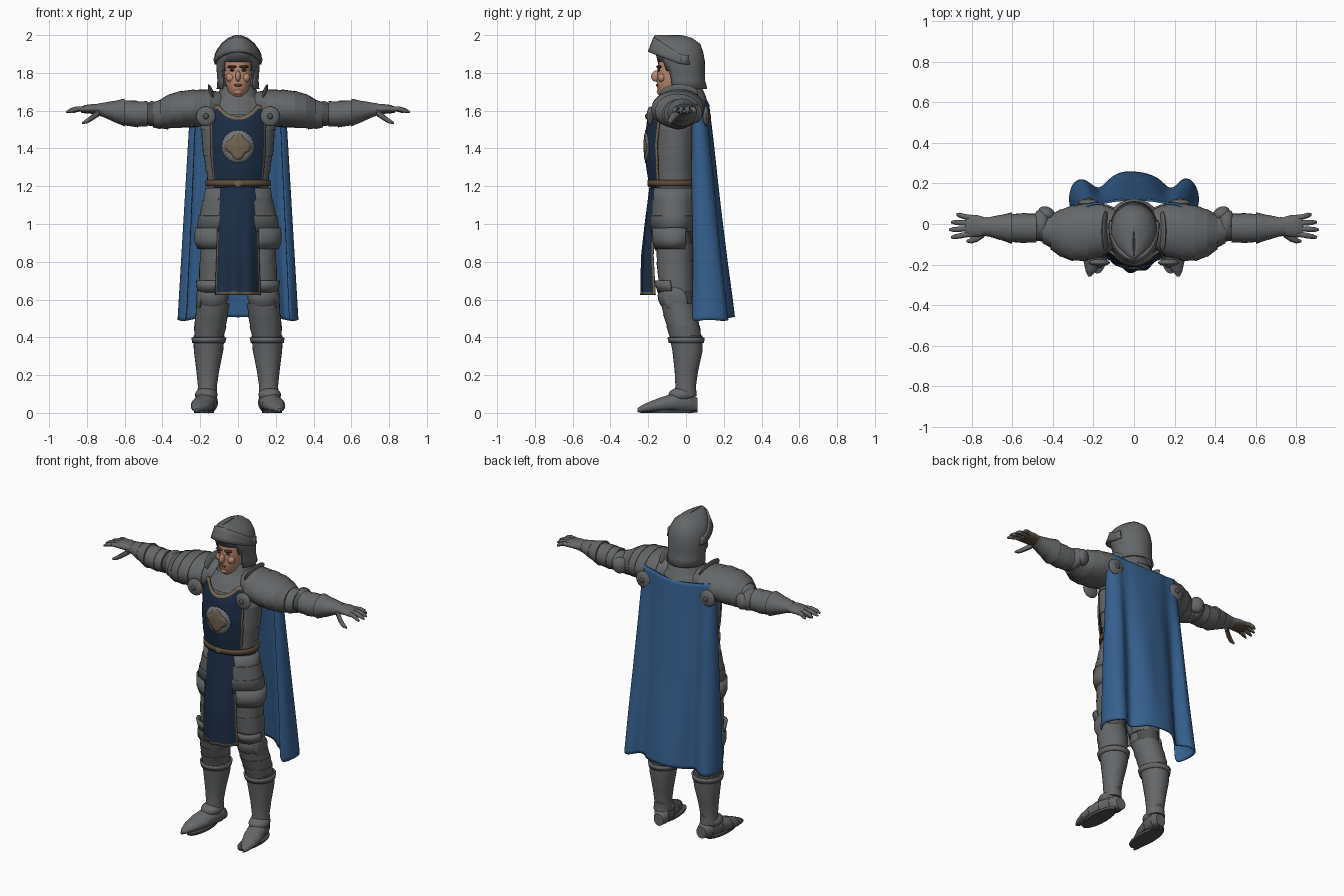
import bpy, bmesh, math
from mathutils import Matrix, Vector, Euler

cube = bpy.data.objects.get("Cube")
if cube:
    bpy.data.objects.remove(cube)


def material(name, r, g, b):
    mat = bpy.data.materials.new(name)
    mat.use_nodes = True
    mat.diffuse_color = (r, g, b, 1)
    bsdf = next(n for n in mat.node_tree.nodes if n.type == "BSDF_PRINCIPLED")
    bsdf.inputs["Base Color"].default_value = (r, g, b, 1)
    bsdf.inputs["Roughness"].default_value = 0.7
    return mat


steel = material("steel grey", .13, .135, .14)
mail = material("dark mail", .075, .078, .08)
cape_blue = material("cape blue", .036, .115, .27)
navy = material("tabard navy", .012, .028, .062)
trim = material("tan trim", .17, .13, .085)
skin = material("skin", .5, .25, .16)
silver = material("emblem silver", .17, .185, .2)
leather = material("brown leather", .11, .07, .04)
dark = material("dark brown", .05, .03, .025)


def finish(name, bm, mats, mirror=False, thick=0, smooth=0, paint=None):
    """Turn a bmesh into a shaded object; paint picks a material slot per face."""
    bmesh.ops.recalc_face_normals(bm, faces=bm.faces)
    if paint:
        for face in bm.faces:
            face.material_index = paint(face.calc_center_median(), face.normal)
    mesh = bpy.data.meshes.new(name)
    bm.to_mesh(mesh)
    bm.free()
    obj = bpy.data.objects.new(name, mesh)
    bpy.context.scene.collection.objects.link(obj)
    for mat in mats if isinstance(mats, list) else [mats]:
        mesh.materials.append(mat)
    if smooth:
        obj.modifiers.new("smooth", "SUBSURF").levels = smooth
        obj.modifiers["smooth"].render_levels = smooth
    if thick:
        shell = obj.modifiers.new("thickness", "SOLIDIFY")
        shell.thickness, shell.offset = thick, 0
    if mirror:
        obj.modifiers.new("mirror", "MIRROR").use_clip = False
    bpy.ops.object.select_all(action="DESELECT")
    obj.select_set(True)
    bpy.context.view_layer.objects.active = obj
    bpy.ops.object.shade_smooth_by_angle(angle=math.radians(42))
    return obj


PLACE = {"x": lambda t, a, b: (t, a, b), "y": lambda t, a, b: (a, t, b), "z": lambda t, a, b: (a, b, t)}


def loft(name, rings, mats, axis="z", sides=24, arc=None, step=1, thick=0, mirror=True, paint=None, cut=None):
    """Skin elliptical rings (position, centre, centre, radius, radius); step makes overlapping lames."""
    if step != 1:
        stepped = []
        for (t, a, b, ra, rb), after in zip(rings, rings[1:]):
            stepped += [(t, a, b, ra * step, rb * step), after]
        rings = stepped
    bm = bmesh.new()
    start, end = [math.radians(d) for d in arc or (0, 360)]
    count = sides + 1 if arc else sides
    rows = []
    for t, a, b, ra, rb in rings:
        angles = [start + (end - start) * i / sides for i in range(count)]
        rows.append([bm.verts.new(PLACE[axis](t, a + ra * math.cos(q), b + rb * math.sin(q))) for q in angles])
    for low, high in zip(rows, rows[1:]):
        for i in range(sides):
            j = (i + 1) % count
            bm.faces.new((low[i], low[j], high[j], high[i]))
    if not arc and not thick:
        bm.faces.new(rows[0])
        bm.faces.new(rows[-1])
    if cut:
        bmesh.ops.delete(bm, geom=[f for f in bm.faces if cut(f.calc_center_median())], context="FACES")
    return finish(name, bm, mats, mirror, thick, paint=paint)


def ball(name, place, radii, mat, mirror=True, turn=(0, 0, 0)):
    bm = bmesh.new()
    matrix = Matrix.LocRotScale(Vector(place), Euler([math.radians(d) for d in turn]), Vector(radii))
    bmesh.ops.create_uvsphere(bm, u_segments=20, v_segments=12, radius=1, matrix=matrix)
    return finish(name, bm, mat, mirror)


def sheet(name, point, across, down, mats, thick, smooth=0, paint=None):
    """Grid surface from point(u, v), u in -1..1 and v in 0..1; paint works on u, v."""
    bm = bmesh.new()
    rows = [[bm.verts.new(point(2 * i / across - 1, j / down)) for i in range(across + 1)] for j in range(down + 1)]
    for j in range(down):
        for i in range(across):
            face = bm.faces.new((rows[j][i], rows[j][i + 1], rows[j + 1][i + 1], rows[j + 1][i]))
            face.material_index = paint(i, j) if paint else 0
    return finish(name, bm, mats, False, thick, smooth)


def along(points, t):
    """Piecewise linear lookup in (position, value) pairs."""
    for (p, a), (q, b) in zip(points, points[1:]):
        if t <= q:
            return a + (b - a) * max(0, (t - p) / (q - p))
    return points[-1][1]


# Torso, skirt and collar
loft("mail_skirt", [(.86, 0, -.06, .185, .105), (1, 0, -.06, .19, .11), (1.2, 0, -.06, .15, .105)], mail, mirror=False, sides=32)
loft("breastplate", [(1.18, 0, -.06, .155, .11), (1.27, 0, -.06, .165, .113), (1.36, 0, -.06, .18, .118),
     (1.5, 0, -.055, .195, .122), (1.6, 0, -.04, .185, .112), (1.67, 0, -.02, .12, .105)],
     steel, mirror=False, sides=36, step=1.03)
loft("gorget", [(1.58, 0, -.03, .15, .145), (1.63, 0, -.015, .135, .135), (1.67, 0, -.01, .11, .115),
     (1.73, 0, -.01, .09, .09)], steel, mirror=False, step=1.03)

# Tassets hang in overlapping lames around the hips
loft("tasset_lames", [(1.19, 0, -.065, .165, .115), (1.12, 0, -.065, .18, .12), (1.04, 0, -.065, .2, .125),
     (.96, 0, -.065, .218, .128)], steel, arc=(-72, 62), step=1.02, thick=.01)
loft("tasset_tip", [(.98, .01, -.065, .212, .126), (.91, .01, -.065, .215, .12), (.87, .01, -.065, .2, .11)],
     steel, arc=(-62, 30), thick=.012)

# Head inside the open helmet
loft("face", [(1.675, 0, -.09, .03, .04), (1.7, 0, -.085, .052, .065), (1.75, 0, -.07, .068, .085),
     (1.8, 0, -.06, .075, .093), (1.88, 0, -.05, .075, .095)], skin, mirror=False)
ball("nose", (0, -.158, 1.783), (.014, .026, .03), skin, False, (-18, 0, 0))
ball("chin", (0, -.135, 1.7), (.025, .02, .018), skin, False)
ball("brow", (.03, -.142, 1.832), (.026, .016, .008), dark)
ball("eye", (.03, -.144, 1.814), (.014, .008, .006), dark)
ball("cheek", (.04, -.128, 1.775), (.024, .02, .024), skin)
ball("lips", (0, -.15, 1.735), (.022, .009, .007), leather, False)
loft("helmet", [(1.715, 0, .0, .108, .108), (1.76, 0, -.008, .104, .104), (1.81, 0, -.015, .108, .11), (1.86, 0, -.025, .111, .12),
     (1.91, 0, -.036, .107, .122), (1.95, 0, -.046, .088, .118), (1.98, 0, -.068, .052, .1), (1.993, 0, -.09, .022, .075),
     (1.997, 0, -.1, .004, .06)], steel, mirror=False, sides=36, thick=.01,
     cut=lambda c: abs(c.x) < .076 and c.y < 0 and c.z < 1.855)


def visor_point(u, v):
    q = u * math.radians(105)
    front = max(0, math.cos(q))
    reach = .118 - .025 * v * front
    return (reach * math.sin(q), -.025 - (.172 - .03 * v) * math.cos(q), 1.845 + .065 * front + v * (.05 + .028 * front))


sheet("raised_visor", visor_point, 24, 3, steel, .012)
ball("visor_pivot", (.117, -.01, 1.87), (.012, .022, .022), steel)
loft("helmet_crest", [(-.17, 0, 1.965, .004, .028), (-.1, 0, 1.975, .007, .024), (0, 0, 1.965, .007, .022),
     (.07, 0, 1.93, .004, .02)], steel, axis="y", sides=10, mirror=False)

# Shoulders: pauldron lames, upright guards and round plates
loft("pauldron", [(.09, -.02, 1.62, .09, .075), (.15, -.03, 1.615, .125, .095), (.23, -.04, 1.612, .138, .098),
     (.3, -.045, 1.607, .135, .096), (.36, -.045, 1.597, .115, .09), (.41, -.04, 1.585, .085, .075)],
     steel, axis="x", sides=28, step=1.03)
ball("neck_guard", (.14, -.035, 1.692), (.012, .1, .05), steel, turn=(0, 18, 0))
for label, y in (("front", -.19), ("back", .105)):
    ball(label + "_shoulder_disc", (.17 if y < 0 else .225, y, 1.57), (.052, .018, .052), steel)
    ball(label + "_disc_boss", (.17 if y < 0 else .225, y + math.copysign(.015, y), 1.57), (.016, .012, .016), mail)

# Arms: sleeve, elbow cop, vambrace and gauntlet cuff
loft("arm_sleeve", [(.33, -.03, 1.585, .075, .07), (.46, -.02, 1.58, .065, .062), (.72, -.015, 1.6, .035, .03)], mail, axis="x")
loft("upper_arm_lames", [(.37, -.04, 1.583, .083, .078), (.41, -.035, 1.58, .077, .073), (.45, -.025, 1.578, .07, .067)],
     steel, axis="x", step=1.06)
ball("elbow_cop", (.455, .0, 1.585), (.045, .075, .066), steel)
ball("elbow_wing", (.43, .05, 1.585), (.045, .034, .05), steel, turn=(0, 0, 30))
loft("vambrace", [(.48, -.02, 1.583, .068, .064), (.53, -.02, 1.582, .071, .067), (.6, -.02, 1.588, .069, .066),
     (.66, -.018, 1.595, .058, .054)], steel, axis="x", step=1.05)
loft("gauntlet_cuff", [(.6, -.02, 1.59, .076, .072), (.66, -.017, 1.597, .06, .053), (.72, -.014, 1.605, .046, .036),
     (.745, -.012, 1.607, .045, .03)], steel, axis="x", step=1.03)


def palm_side(centre, normal):
    return 1 if normal.z < -.45 else 0


loft("hand", [(.73, -.012, 1.607, .043, .029), (.77, -.01, 1.609, .054, .026), (.81, -.01, 1.608, .056, .022),
     (.83, -.01, 1.605, .048, .016)], [steel, leather], axis="x", paint=palm_side)
for i, (finger, length) in enumerate((("index", .09), ("middle", .1), ("ring", .09), ("little", .065))):
    y, spread = -.05 + .027 * i, .008 * (i - 1.5)
    loft(finger + "_finger", [(.81, y, 1.608, .013, .014), (.81 + length * .4, y + spread * .5, 1.61, .013, .013),
         (.81 + length * .75, y + spread, 1.602, .012, .012), (.81 + length, y + spread * 1.3, 1.592, .006, .006)],
         [steel, leather], axis="x", sides=10, step=1.08, paint=palm_side)
loft("thumb", [(.735, -.045, 1.59, .018, .02), (.77, -.07, 1.565, .017, .018), (.8, -.082, 1.545, .014, .014),
     (.825, -.085, 1.535, .006, .006)], [steel, leather], axis="x", sides=10, paint=palm_side)

# Legs
loft("leg_mail", [(.1, .162, 0, .045, .05), (.35, .155, 0, .06, .07), (.55, .13, -.035, .065, .075),
     (.95, .1, -.06, .085, .09)], mail)
loft("cuisse", [(.9, .108, -.06, .092, .095), (.8, .112, -.06, .09, .094), (.7, .122, -.055, .085, .09),
     (.64, .127, -.05, .08, .088)], steel, step=1.03)
ball("poleyn", (.135, -.07, .62), (.086, .08, .085), steel)
ball("poleyn_wing", (.2, -.055, .6), (.02, .062, .07), steel, turn=(25, 0, 0))
loft("knee_upper_flare", [(.64, .13, -.065, .08, .08), (.7, .128, -.075, .089, .088)], steel, arc=(185, 355), thick=.012)
loft("knee_lames", [(.58, .133, -.045, .085, .085), (.52, .14, -.03, .084, .088), (.46, .147, -.015, .083, .086),
     (.41, .152, -.005, .078, .084)], steel, step=1.04)
loft("greave", [(.41, .154, .0, .082, .088), (.33, .156, .008, .078, .08), (.22, .16, .002, .06, .062),
     (.14, .162, -.002, .05, .054), (.09, .163, -.003, .054, .06)], steel)
loft("greave_rim", [(.4, .154, .0, .088, .094), (.37, .155, .002, .082, .088)], steel, thick=.01)
ball("ankle_plate", (.168, -.025, .095), (.06, .068, .04), steel)

# Pointed shoes turned slightly outward
loft("shoe", [(.062, .15, .04, .032, .036), (.02, .158, .055, .05, .055), (-.05, .172, .055, .057, .053),
     (-.12, .188, .044, .058, .042), (-.18, .201, .033, .047, .031), (-.23, .212, .022, .026, .02),
     (-.258, .218, .014, .007, .01)], [steel, mail], axis="y", step=1.04, paint=lambda c, n: 1 if n.z < -.6 else 0)
loft("shoe_sole", [(0, .18, -.1, .052, .14), (.014, .18, -.1, .055, .145)], mail, sides=20)

# Tabard: chest panel and hanging front panel, both edged in tan
CHEST = [(1.18, -.187), (1.3, -.207), (1.42, -.216), (1.54, -.204), (1.65, -.168)]


def chest_y(x, z):
    return along(CHEST, z) + .06 * (x / .14) ** 2


def chest_point(u, v):
    top = 1.57 + .06 * min(1, abs(u) * 1.25) ** 2
    z = 1.19 + (top - 1.19) * (1 - v)
    x = u * along([(1.19, .125), (1.35, .142), (1.55, .145), (1.64, .12)], z)
    return (x, chest_y(x, z), z)


def skirt_point(u, v):
    x = u * (.098 + .02 * v)
    fold = .007 * v * math.sin(u * 9)
    y = along([(0, -.187), (.35, -.212), (.65, -.23), (1, -.232)], v) + (.03 + .035 * v) * u * u + fold
    return (x, y, 1.21 - .585 * v)


sheet("tabard_chest", chest_point, 32, 20, [navy, trim], .008, paint=lambda i, j: int(i in (0, 31) or j == 0))
sheet("tabard_skirt", skirt_point, 30, 36, [navy, trim], .01, paint=lambda i, j: int(i in (0, 29) or j == 35))
loft("belt", [(1.2, 0, -.066, .167, .131), (1.232, 0, -.066, .167, .131)], leather, mirror=False, sides=40, thick=.012)
ball("belt_buckle", (0, -.198, 1.215), (.022, .007, .02), trim, False)


def emblem(name, radius, wave, points, lift, mat):
    """Thin plate lying on the chest with a scalloped or starred outline."""
    bm = bmesh.new()
    rows = []
    for k in (.05, .35, .7, 1):
        ring = []
        for i in range(96):
            q = math.tau * i / 96
            r = k * radius * (1 + wave * math.cos(points * q))
            x, z = r * math.sin(q), 1.41 + r * math.cos(q)
            ring.append(bm.verts.new((x, chest_y(x, z) - lift, z)))
        rows.append(ring)
    bm.faces.new(rows[0])
    for a, b in zip(rows, rows[1:]):
        for i in range(96):
            bm.faces.new((a[i - 1], a[i], b[i], b[i - 1]))
    finish(name, bm, mat, thick=.003)


emblem("emblem_disc", .086, .035, 24, .006, silver)
emblem("emblem_star", .063, .14, 4, .009, trim)

# Cape: a narrow shoulder line spreading into deep folds at the hem
HEM = [(0, .25), (.075, .248), (.13, .215), (.165, .165), (.205, .18), (.245, .228), (.295, .205), (.32, .14), (.31, .07), (.275, .035)]
TOP = [(0, .118), (.05, .118), (.1, .115), (.14, .105), (.175, .1), (.2, .1), (.23, .09), (.248, .07), (.245, .045), (.22, .035)]


def cape_point(u, v):
    i = round(abs(u) * 9)
    (xa, ya), (xb, yb) = TOP[i], HEM[i]
    side = math.copysign(1, u)
    sway = .006 * math.sin(i * 2.3 + v * 7 + side) * v
    top, hem = 1.63 + .04 * (i / 9), .505 - .02 * (i / 9) + .008 * math.sin(i * 1.9)
    return (side * (xa + (xb - xa) * v) if i else 0, ya + (yb - ya) * v + sway, top + (hem - top) * v)


sheet("cape", cape_point, 18, 14, cape_blue, .01, smooth=2)
